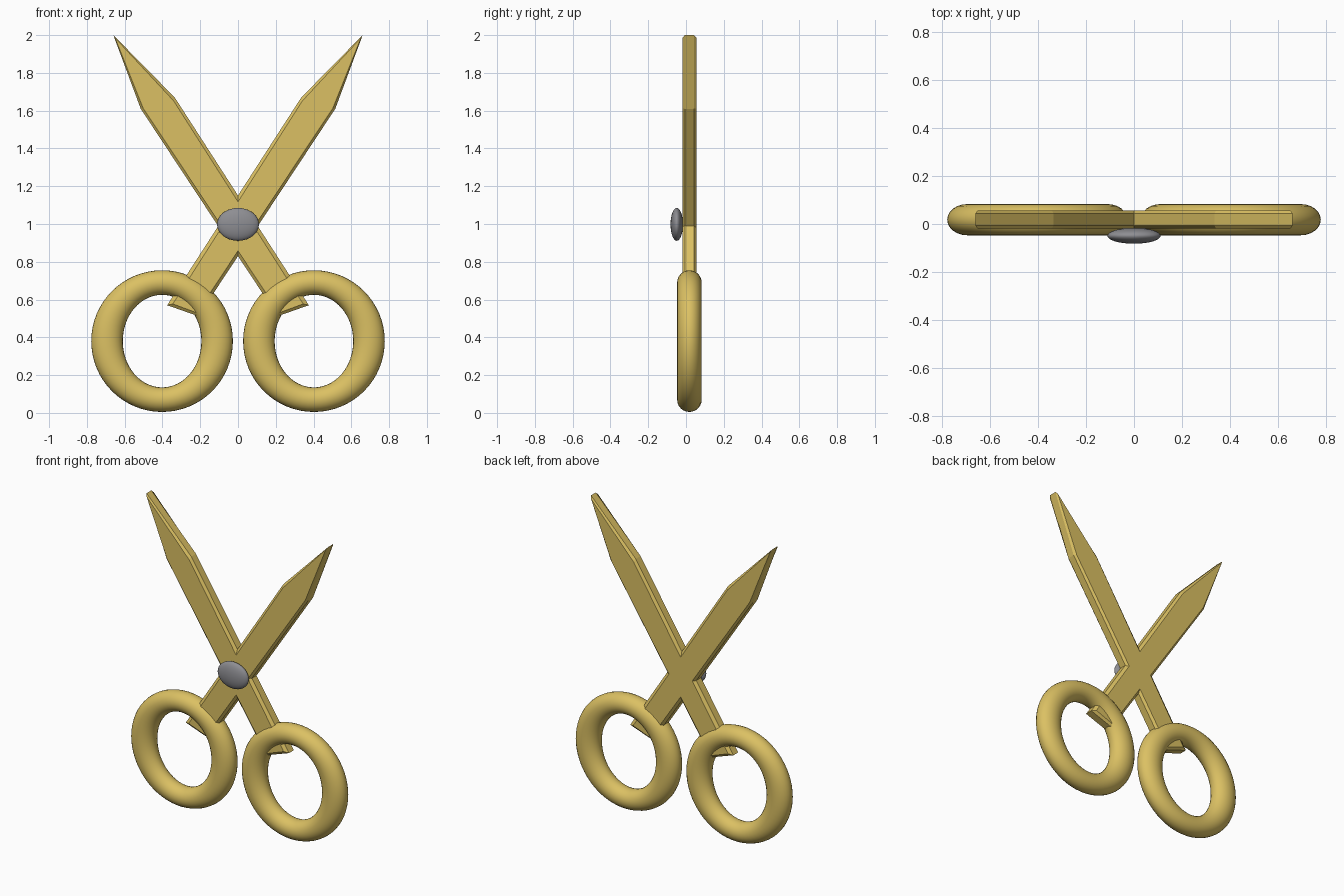
import bpy, bmesh, math
from mathutils import Vector

if "Cube" in bpy.data.objects:
    bpy.data.objects.remove(bpy.data.objects["Cube"])


def material(name, rgb):
    m = bpy.data.materials.new(name)
    m.diffuse_color = (*rgb, 1)
    m.use_nodes = True
    m.node_tree.nodes["Principled BSDF"].inputs["Base Color"].default_value = m.diffuse_color
    return m


gold = material("gold", (0.71, 0.53, 0.125))
grey = material("steel grey", (0.27, 0.27, 0.29))


def make_object(name, bm, mat, smooth):
    bmesh.ops.recalc_face_normals(bm, faces=bm.faces)
    for f in bm.faces:
        f.smooth = smooth
    me = bpy.data.meshes.new(name)
    bm.to_mesh(me)
    bm.free()
    me.materials.append(mat)
    ob = bpy.data.objects.new(name, me)
    bpy.context.collection.objects.link(ob)
    return ob


def bridge_loops(bm, loops, closed=False):
    n = len(loops[0])
    pairs = list(zip(loops, loops[1:]))
    if closed:
        pairs.append((loops[-1], loops[0]))
    for a, b in pairs:
        for i in range(n):
            j = (i + 1) % n
            bm.faces.new((a[i], a[j], b[j], b[i]))


# Blade with shank: outline (x, z) and the smaller outline of its chamfered faces
OUTER = [(0.66, 2.0), (0.335, 1.67), (-0.375, 0.57), (-0.21, 0.512), (0.515, 1.61)]
INNER = [(0.651, 1.985), (0.341, 1.652), (-0.345, 0.577), (-0.218, 0.53), (0.502, 1.613)]


def blade(name, side):
    bm = bmesh.new()
    loops = []
    for outline, y in ((INNER, -0.019), (OUTER, -0.006), (OUTER, 0.043), (INNER, 0.056)):
        loops.append([bm.verts.new((side * x, y, z)) for x, z in outline])
    bridge_loops(bm, loops)
    bm.faces.new(loops[0])
    bm.faces.new(loops[-1])
    return make_object(name, bm, gold, False)


# Finger ring: round outside, slightly oval hole
def ring(name, side, steps=64, tube=24):
    bm = bmesh.new()
    loops = []
    for i in range(steps):
        a = math.tau * i / steps
        d = Vector((math.cos(a), 0, math.sin(a)))
        outer = d * 0.375
        hole = Vector((d.x * 0.208, 0, d.z * 0.245))
        loop = []
        for k in range(tube):
            t = math.tau * k / tube
            p = (outer + hole) / 2 + (outer - hole) / 2 * math.cos(t)
            loop.append(bm.verts.new((side * (0.402 + p.x), 0.018 + 0.065 * math.sin(t), 0.38 + p.z)))
        loops.append(loop)
    bridge_loops(bm, loops, closed=True)
    return make_object(name, bm, gold, True)


for label, side in (("right", 1), ("left", -1)):
    blade(label + "_blade", side)
    ring(label + "_finger_ring", side)

# Pivot screw: flattened ball
bm = bmesh.new()
bmesh.ops.create_uvsphere(bm, u_segments=32, v_segments=16, radius=1)
for v in bm.verts:
    v.co = Vector((v.co.x * 0.111, v.co.y * 0.033 - 0.049, v.co.z * 0.087 + 0.998))
make_object("pivot_screw", bm, grey, True)
